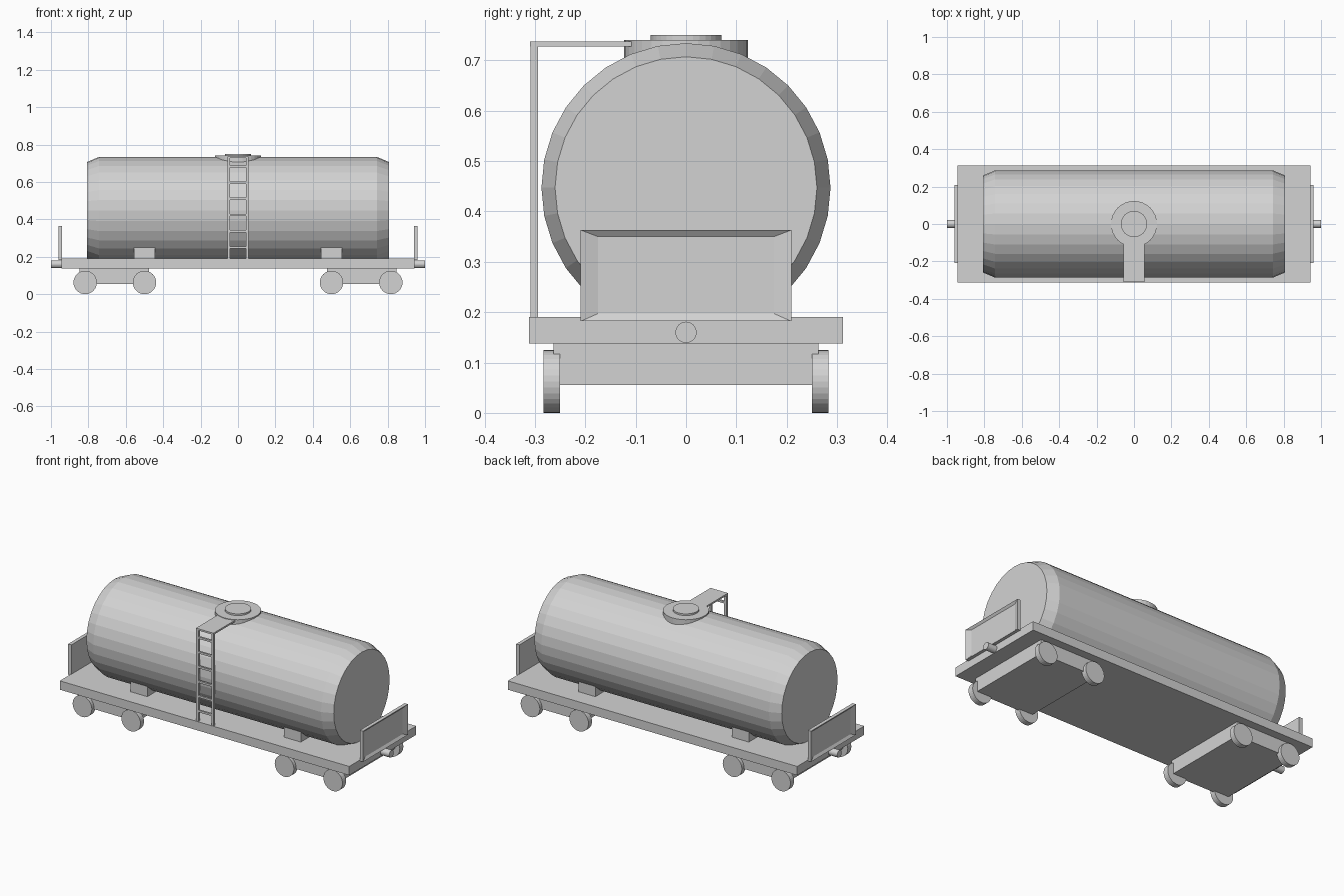
import bpy, bmesh, math
from mathutils import Vector

if "Cube" in bpy.data.objects:
    bpy.data.objects.remove(bpy.data.objects["Cube"])

grey = bpy.data.materials.new("plain_grey")
grey.diffuse_color = (0.65, 0.65, 0.65, 1)
grey.use_nodes = True
grey.node_tree.nodes["Principled BSDF"].inputs["Base Color"].default_value = grey.diffuse_color


def finish(name, bm):
    bmesh.ops.recalc_face_normals(bm, faces=bm.faces)
    mesh = bpy.data.meshes.new(name)
    bm.to_mesh(mesh)
    bm.free()
    mesh.materials.append(grey)
    obj = bpy.data.objects.new(name, mesh)
    bpy.context.collection.objects.link(obj)
    return obj


def box(name, x, y, z):
    """Box from (min, max) ranges."""
    bm = bmesh.new()
    bmesh.ops.create_cube(bm, size=1)
    for v in bm.verts:
        v.co = Vector([r[0] if c < 0 else r[1] for c, r in zip(v.co, (x, y, z))])
    return finish(name, bm)


def lathe(name, axis, centre, rings, sides=32):
    """Flat-faced round solid; rings are (distance along axis, radius)."""
    bm = bmesh.new()
    loops = []
    for d, r in rings:
        loop = []
        for i in range(sides):
            a = 2 * math.pi * i / sides
            u, w = r * math.cos(a), r * math.sin(a)
            p = {'X': (d, u, w), 'Y': (w, d, u), 'Z': (u, w, d)}[axis]
            loop.append(bm.verts.new(Vector(centre) + Vector(p)))
        loops.append(loop)
    for a, b in zip(loops, loops[1:]):
        for i in range(sides):
            j = (i + 1) % sides
            bm.faces.new((a[i], a[j], b[j], b[i]))
    bm.faces.new(loops[0])
    bm.faces.new(loops[-1])
    return finish(name, bm)


def span(s, a, b):
    return tuple(sorted((s * a, s * b)))


# Deck and tank with chamfered ends
box("deck", (-0.943, 0.943), (-0.312, 0.312), (0.138, 0.19))
lathe("tank", 'X', (0, 0, 0.447),
      [(-0.806, 0.26), (-0.742, 0.287), (0.742, 0.287), (0.806, 0.26)])

# Hatch collar and lid
lathe("hatch_collar", 'Z', (0, 0, 0), [(0.68, 0.123), (0.74, 0.123)])
lathe("hatch_lid", 'Z', (0, 0, 0), [(0.735, 0.07), (0.75, 0.07)])

# Walkway and ladder on the front side
box("walkway", (-0.057, 0.057), (-0.31, -0.1), (0.727, 0.737))
for s in (-1, 1):
    box("ladder_rail", span(s, 0.042, 0.057), (-0.309, -0.294), (0.185, 0.728))
for i in range(6):
    z = 0.25 + i * 0.0865
    box("ladder_rung", (-0.045, 0.045), (-0.307, -0.296), (z - 0.006, z + 0.006))

for s in (-1, 1):
    # Tank saddle
    box("saddle", span(s, 0.445, 0.555), (-0.208, 0.208), (0.185, 0.252))

    # End board with a recessed outer panel
    board = box("end_board", span(s, 0.94, 0.961), (-0.209, 0.209), (0.182, 0.363))
    bm = bmesh.new()
    bm.from_mesh(board.data)
    outer = [f for f in bm.faces if f.normal.x * s > 0.9]
    bmesh.ops.inset_region(bm, faces=outer, thickness=0.034)
    for v in outer[0].verts:
        v.co.z = 0.197 if v.co.z < 0.27 else 0.35
        v.co.y = math.copysign(0.175, v.co.y)
        v.co.x -= s * 0.01
    bm.to_mesh(board.data)
    bm.free()

    # Coupler stub
    lathe("coupler", 'X', (0, 0, 0.16), [(s * 0.935, 0.021), (s * 1.0, 0.021)])

    # Bogie block and its four wheels
    box("bogie", span(s, 0.475, 0.848), (-0.263, 0.263), (0.055, 0.14))
    for x in (0.5, 0.817):
        for side in (-1, 1):
            lathe("wheel", 'Y', (s * x, 0, 0.0625),
                  [(side * 0.25, 0.0625), (side * 0.283, 0.0625)])
